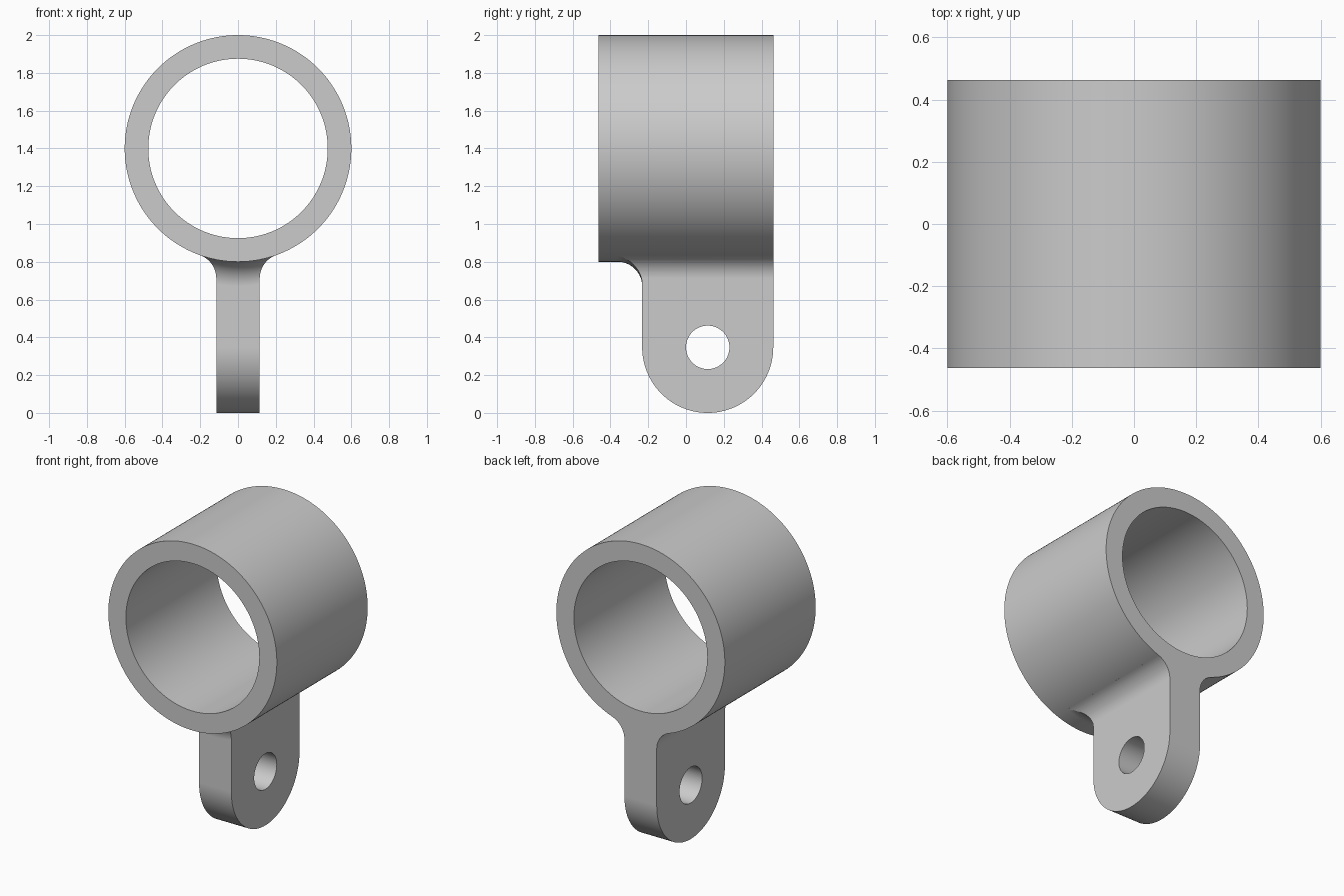
import bpy, bmesh, math

cube = bpy.data.objects.get("Cube")
if cube:
    bpy.data.objects.remove(cube, do_unlink=True)

RING_R, BORE_R, RING_Z, HALF_LEN = 0.6, 0.475, 1.4, 0.462
TAB_R, TAB_Y, TAB_X = 0.347, 0.115, 0.115     # lug end radius, centre, half thickness
HOLE_R, FILLET, EMBED_Z = 0.115, 0.13, 0.9

grey = bpy.data.materials.new("plain grey")
grey.use_nodes = True
grey.diffuse_color = (0.6, 0.6, 0.6, 1)
grey.node_tree.nodes["Principled BSDF"].inputs["Base Color"].default_value = (0.6, 0.6, 0.6, 1)


def arc(cx, cy, r, a0, a1, n):
    """Points on an arc, angles in radians."""
    return [(cx + r * math.cos(a0 + (a1 - a0) * i / n),
             cy + r * math.sin(a0 + (a1 - a0) * i / n)) for i in range(n + 1)]


def circle(cx, cy, r, n):
    return arc(cx, cy, r, 0, math.tau, n)[:-1]


def loft(name, sections):
    """Closed solid through matching loops of points."""
    bm = bmesh.new()
    rows = [[bm.verts.new(p) for p in s] for s in sections]
    n = len(rows[0])
    for a, b in zip(rows, rows[1:]):
        for i in range(n):
            j = (i + 1) % n
            bm.faces.new((a[i], a[j], b[j], b[i]))
    bm.faces.new(rows[0][::-1])
    bm.faces.new(rows[-1])
    bmesh.ops.recalc_face_normals(bm, faces=bm.faces)
    mesh = bpy.data.meshes.new(name)
    bm.to_mesh(mesh)
    bm.free()
    mesh.materials.append(grey)
    obj = bpy.data.objects.new(name, mesh)
    bpy.context.collection.objects.link(obj)
    return obj


def along_y(name, outline, y0, y1):
    return loft(name, [[(x, y, z) for x, z in outline] for y in (y0, y1)])


def combine(target, other, operation):
    """Apply a boolean and discard the second solid."""
    bpy.context.view_layer.objects.active = target
    mod = target.modifiers.new("boolean", 'BOOLEAN')
    mod.operation, mod.solver, mod.object = operation, 'EXACT', other
    bpy.ops.object.modifier_apply(modifier=mod.name)
    bpy.data.objects.remove(other, do_unlink=True)


# Lug seen from the side: round end, hole side, and a front fillet that follows the ring
front_y = TAB_Y - TAB_R
end = arc(TAB_Y, TAB_R, TAB_R, 0, -math.pi, 64)
front_fillet = arc(front_y - FILLET, RING_Z - RING_R - FILLET, FILLET, 0, math.pi / 2, 16)
sections = []
for i in range(41):
    x = -0.3 + 0.6 * i / 40
    rise = RING_R - math.sqrt(RING_R ** 2 - x ** 2)
    loop = [(x, HALF_LEN, EMBED_Z)]
    loop += [(x, y, z) for y, z in end]
    loop += [(x, y, z + rise) for y, z in front_fillet]
    loop += [(x, front_fillet[-1][0], EMBED_Z)]
    sections.append(loop)
lug = loft("mounting_lug", sections)

# Lug seen from the front: flat sides with fillets tangent to the ring
cx = TAB_X + FILLET
cz = RING_Z - math.sqrt((RING_R + FILLET) ** 2 - cx ** 2)
half = [(TAB_X, -0.1)] + arc(cx, cz, FILLET, math.pi, math.atan2(RING_Z - cz, -cx), 20)
half.append((half[-1][0], EMBED_Z + 0.1))
outline = half + [(-x, z) for x, z in reversed(half)]
combine(lug, along_y("lug_outline", outline, -1, 1), 'INTERSECT')

# Ring joined to the lug, then bored and drilled
clamp = along_y("ring_with_lug", circle(0, RING_Z, RING_R, 192), -HALF_LEN, HALF_LEN)
combine(clamp, lug, 'UNION')
combine(clamp, along_y("bore", circle(0, RING_Z, BORE_R, 160), -1, 1), 'DIFFERENCE')
pin = [[(x, y, z) for y, z in circle(TAB_Y, TAB_R, HOLE_R, 64)] for x in (-1, 1)]
combine(clamp, loft("pin_hole", pin), 'DIFFERENCE')

# Smooth curves, crisp edges, flat faces kept flat
bpy.ops.object.select_all(action='DESELECT')
clamp.select_set(True)
bpy.context.view_layer.objects.active = clamp
bpy.ops.object.shade_smooth_by_angle(angle=math.radians(30))
weighted = clamp.modifiers.new("weighted normals", 'WEIGHTED_NORMAL')
weighted.keep_sharp = True
